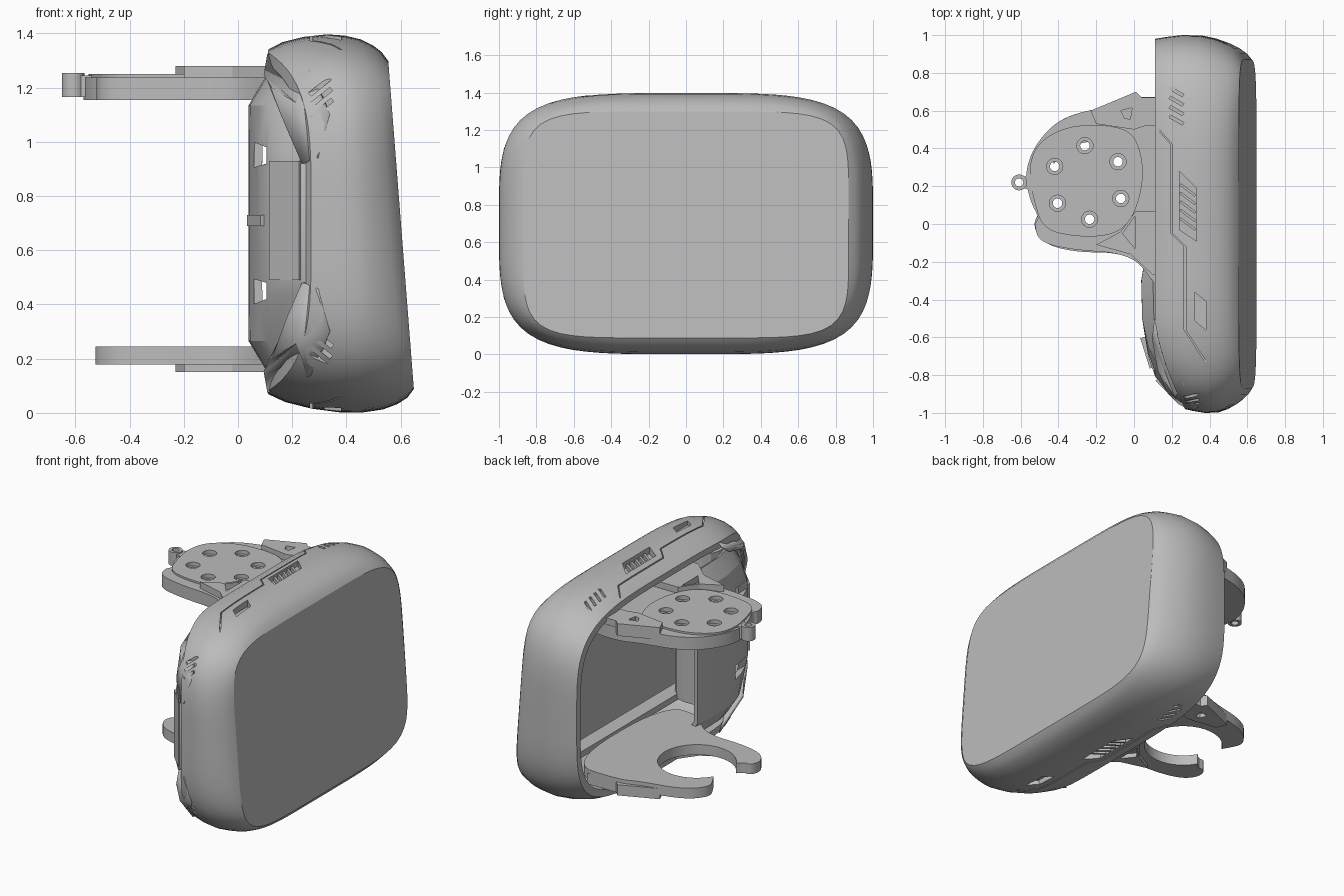
import bpy, bmesh, math
from mathutils import Vector

cube = bpy.data.objects.get("Cube")
if cube:
    bpy.data.objects.remove(cube, do_unlink=True)

grey = bpy.data.materials.new("grey plastic")
grey.use_nodes = True
COLOUR = (0.5, 0.5, 0.5, 1)
grey.diffuse_color = COLOUR
grey.node_tree.nodes["Principled BSDF"].inputs["Base Color"].default_value = COLOUR
H = 1.4


def finish(name, bm, cutter=False):
    bmesh.ops.recalc_face_normals(bm, faces=bm.faces)
    me = bpy.data.meshes.new(name)
    bm.to_mesh(me)
    bm.free()
    me.materials.append(grey)
    ob = bpy.data.objects.new(name, me)
    bpy.context.collection.objects.link(ob)
    ob.hide_render = cutter
    return ob


def activate(ob):
    bpy.ops.object.select_all(action='DESELECT')
    ob.select_set(True)
    bpy.context.view_layer.objects.active = ob


def smooth(ob, angle=30):
    activate(ob)
    bpy.ops.object.shade_smooth_by_angle(angle=math.radians(angle))


def cut(ob, bm):
    tool = finish(ob.name + "_cutter", bm, True)
    mod = ob.modifiers.new("cut", 'BOOLEAN')
    mod.object, mod.operation, mod.solver = tool, 'DIFFERENCE', 'EXACT'
    activate(ob)
    bpy.ops.object.modifier_apply(modifier=mod.name)
    bpy.data.objects.remove(tool, do_unlink=True)


def prism(bm, pts, lo, hi, axis='z', flip=False):
    """Extrude a polygon along z (xy points) or along y (xz points)."""
    def place(p, h):
        v = (p[0], p[1], h) if axis == 'z' else (p[0], h, p[1])
        return (v[0], v[1], H - v[2]) if flip else v
    a = [bm.verts.new(place(p, lo)) for p in pts]
    b = [bm.verts.new(place(p, hi)) for p in pts]
    bm.faces.new(a)
    bm.faces.new(b[::-1])
    for i in range(len(pts)):
        j = (i + 1) % len(pts)
        bm.faces.new((a[i], b[i], b[j], a[j]))


def solid(name, pts, lo, hi, axis='z', flip=False):
    bm = bmesh.new()
    prism(bm, pts, lo, hi, axis, flip)
    return finish(name, bm)


def circle(x, y, r, n=24):
    return [(x + r * math.cos(2 * math.pi * i / n), y + r * math.sin(2 * math.pi * i / n)) for i in range(n)]


def rounded(pts, times=3):
    for _ in range(times):
        out = []
        for i, p in enumerate(pts):
            p, q = Vector(p), Vector(pts[(i + 1) % len(pts)])
            out += [tuple(p.lerp(q, .25)), tuple(p.lerp(q, .75))]
        pts = out
    return pts


def stroke(a, b, w):
    a, b = Vector(a), Vector(b)
    n = (b - a).orthogonal().normalized() * w / 2
    return [tuple(v) for v in (a - n, b - n, b + n, a + n)]


# Shell: superelliptic loops from the open rim to the tilted face, then back inside
def loop(bm, t, hy, hz, n, gap, count=112):
    verts = []
    for i in range(count):
        a = 2 * math.pi * i / count
        c, s = math.cos(a), math.sin(a)
        r = (abs(c) ** n + abs(s) ** n) ** (-1 / n)
        y, z = hy * r * c, .705 + hz * r * s - .012 * t
        rim = .11 + .15 * max(0, (-y - .48) / .48) ** 1.6
        face = .648 - (z - .1) * .078 - gap
        verts.append(bm.verts.new((rim + t * (face - rim), y, z)))
    return verts


bm = bmesh.new()
OUTER = [(0, .98, .635, 4.1), (.12, .99, .664, 4.1), (.3, 1, .686, 4.1), (.5, .998, .698, 4.1), (.65, .982, .695, 4.1),
         (.78, .958, .683, 4.3), (.88, .932, .662, 4.5), (.95, .905, .638, 5), (1, .87, .605, 6)]
INNER = [(1, .82, .56, 5), (.6, .93, .63, 4), (.2, .945, .62, 4), (0, .94, .595, 4)]
loops = [loop(bm, *o, 0) for o in OUTER] + [loop(bm, *o, .07 if o[0] else 0) for o in INNER]
for k, a in enumerate(loops):
    if k == len(OUTER) - 1:
        bm.faces.new(a)
        continue
    if k == len(OUTER):
        bm.faces.new(a)
    b = loops[(k + 1) % len(loops)]
    for i in range(len(a)):
        j = (i + 1) % len(a)
        bm.faces.new((a[i], a[j], b[j], b[i]))
shell = finish("shell", bm)

# Vents, slots and panel grooves, same on top and underside
bm = bmesh.new()
for flip in (False, True):
    prism(bm, [(.24, .28), (.33, .19), (.33, -.09), (.24, -.03)], 1.352, 1.5, flip=flip)
    prism(bm, [(.32, -.36), (.38, -.41), (.38, -.56), (.32, -.51)], 1.35, 1.5, flip=flip)
    for i in range(4):
        y = .72 - .05 * i
        prism(bm, stroke((.19, y), (.26, y - .04), .016), 1.325, 1.5, flip=flip)
    for i in range(3):
        x, z = .265 + .004 * i, 1.175 - .04 * i
        prism(bm, stroke((x, z), (x + .075, z + .06), .016), -1.1, -.90, 'y', flip)
    path = [(.13, .5), (.2, .42), (.2, -.05), (.27, -.12), (.27, -.56), (.38, -.73)]
    left = [(x - .004, y) for x, y in path]
    right = [(x + .004, y) for x, y in reversed(path)]
    prism(bm, left + right, 1.335, 1.5, flip=flip)
cut(shell, bm)
smooth(shell, 26)
for flip, side in ((False, "top"), (True, "bottom")):
    bm = bmesh.new()
    for i in range(5):
        y = .18 - .045 * i
        prism(bm, stroke((.245, y + .03), (.325, y - .03), .014), 1.34, 1.378, flip=flip)
    finish(side + "_vent_fins", bm)

# Front hood: curved wall closing the front part of the opening
bm = bmesh.new()
PLAN = [(.07, -.2), (.053, -.3), (.058, -.5), (.09, -.7), (.125, -.8), (.18, -.875), (.24, -.925), (.32, -.94)]
# height, shift of the wall towards the shell, pull back from the front
LEVELS = [(.17, .06, .16), (.27, 0, .12), (.44, 0, .02), (.49, 0, 0)]
LEVELS += [(H - z, s, p) for z, s, p in reversed(LEVELS)]
rows = []
for z, s, p in LEVELS:
    rows.append([bm.verts.new((x + s, y + p * max(0, -y - .5) / .45, z)) for x, y in PLAN])
for a, b in zip(rows, rows[1:]):
    for i in range(len(a) - 1):
        bm.faces.new((a[i], a[i + 1], b[i + 1], b[i]))
hood = finish("front_hood", bm)
mod = hood.modifiers.new("thickness", 'SOLIDIFY')
mod.thickness, mod.offset = .03, 0
activate(hood)
bpy.ops.object.modifier_apply(modifier=mod.name)
bm = bmesh.new()
for flip in (False, True):
    prism(bm, [(.055, 1.0), (.105, .98), (.105, .92), (.055, .905)], -.9, -.6, 'y', flip)
cut(hood, bm)
smooth(hood, 22)
solid("front_panel", stroke((.125, -.82), (.235, -.93), .03), .49, .93)
solid("front_nub", stroke((.05, -.6), (.1, -.76), .035), .69, .73)

# Front corner pods bridging the hood and the shell
for flip, side in ((False, "upper"), (True, "lower")):
    bm = bmesh.new()
    out = [(.1, -.6, 1.24), (.115, -.5, 1.32), (.27, -.84, 1.26), (.34, -.965, 1.1), (.3, -.975, .94),
           (.24, -.945, .92), (.185, -.89, 1.05), (.125, -.77, 1.19)]
    vs = [bm.verts.new((x, y, H - z if flip else z)) for x, y, z in out]
    hub = bm.verts.new((.22, -.905, H - 1.14 if flip else 1.14))
    for i in range(len(vs)):
        bm.faces.new((vs[i], vs[(i + 1) % len(vs)], hub))
    pod = finish(side + "_corner_pod", bm)
    mod = pod.modifiers.new("thickness", 'SOLIDIFY')
    mod.thickness, mod.offset = .02, 0
    smooth(pod, 25)

# Upper arm: plate with a raised disc, counterbored holes and an eyelet
BASE = [(.3, .66), (.02, .68), (-.1, .63), (-.38, .57), (-.52, .43), (-.58, .27), (-.55, .12), (-.5, .03), (-.53, 0),
        (-.5, -.1), (-.3, -.14), (-.1, -.15), (.03, -.2), (.12, -.34), (.3, -.34)]
DISC = [(-.56, .28), (-.52, .42), (-.38, .51), (-.2, .53), (-.02, .5), (.04, .38), (.05, .22), (0, .04),
        (-.1, -.06), (-.3, -.07), (-.48, -.03), (-.53, .12)]
HOLES = [(-.26, .415), (-.085, .33), (-.07, .135), (-.235, .025), (-.405, .11), (-.42, .305)]
plate = solid("upper_arm_plate", rounded(BASE), 1.155, 1.238)
disc = solid("upper_arm_disc", rounded(DISC), 1.2, 1.25)
eyelet = solid("eyelet", circle(-.608, .22, .042), 1.165, 1.255)
for ob in (plate, disc):
    for r, low in ((.025, 1.1), (.043, 1.225)):
        bm = bmesh.new()
        for x, y in HOLES:
            prism(bm, circle(x, y, r), low, 1.4)
        cut(ob, bm)
bm = bmesh.new()
prism(bm, circle(-.608, .22, .022), 1.1, 1.3)
cut(eyelet, bm)
solid("eyelet_neck", [(-.582, .25), (-.5, .29), (-.5, .16), (-.582, .19)], 1.165, 1.245)

# Lower arm: open clip with a round gap
CLIP = [(.4, .66), (.02, .68), (-.1, .63), (-.38, .57), (-.49, .45), (-.45, .36), (-.35, .2), (-.45, .05), (-.51, .06),
        (-.535, -.02), (-.47, -.11), (-.3, -.15), (-.1, -.15), (.03, -.2), (.12, -.34), (.4, -.34)]
clip = solid("lower_arm_clip", rounded(CLIP), .178, .245)
bm = bmesh.new()
prism(bm, circle(-.22, .2, .235, 48), .1, .4)
cut(clip, bm)
for ob in (plate, disc, eyelet, clip):
    smooth(ob)

# Gussets strengthening both arms, with triangular cut-outs
for flip, side, low, high in ((False, "upper", 1.2, 1.28), (True, "lower", 1.18, 1.25)):
    rear = solid(side + "_rear_gusset", [(.25, .67), (.04, .67), (.01, .7), (-.23, .6), (-.2, .53), (0, .5),
                                         (.06, .52), (.25, .52)], low, high, flip=flip)
    front = solid(side + "_front_gusset", [(.01, .07), (-.07, -.04), (-.2, -.11), (-.02, -.16), (.1, -.27), (.2, -.27),
                                           (.2, .07)], low, high, flip=flip)
    for ob, hole in ((rear, [(-.07, .6), (-.01, .615), (-.02, .555), (-.05, .56)]),
                     (front, [(.005, .04), (-.06, -.05), (.005, -.13)])):
        bm = bmesh.new()
        prism(bm, hole, 1.24 if not flip else 1.22, 1.4, flip=flip)
        cut(ob, bm)

# Inside: ledges along the screen wall and a corner column
for flip, side in ((False, "upper"), (True, "lower")):
    solid(side + "_inner_ledge", [(.44, .78), (.54, .78), (.54, -.7), (.44, -.7)], 1.17, 1.21, flip=flip)
solid("inner_column", rounded([(.2, -.52), (.5, -.52), (.5, -.8), (.2, -.8)], 2), .2, 1.2)
